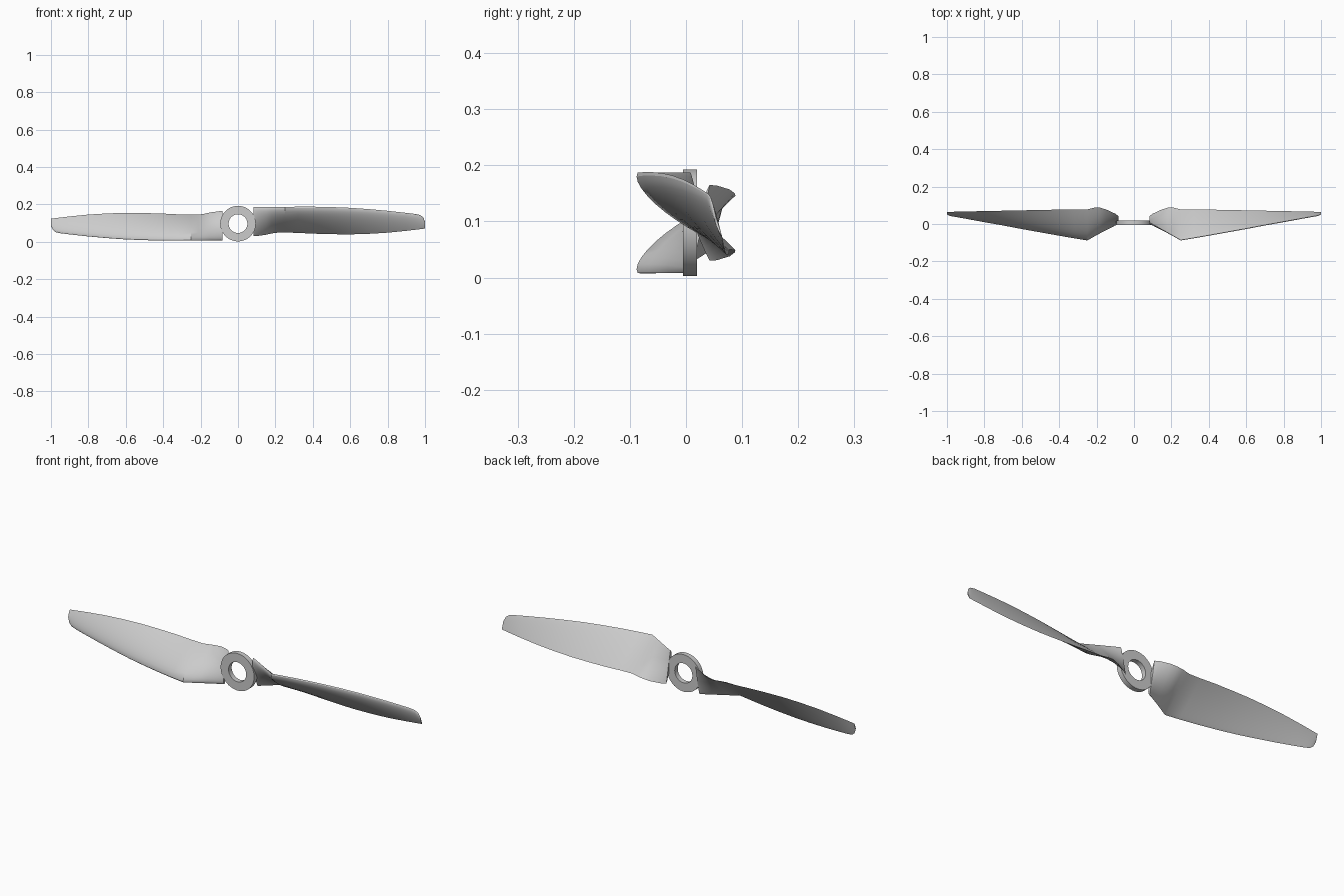
import bpy, bmesh
from math import pi, cos, sin, hypot
from mathutils import Matrix, Vector

if "Cube" in bpy.data.objects:
    bpy.data.objects.remove(bpy.data.objects["Cube"])

CZ = 0.0975  # height of the rotation axis


def make_object(name, bm):
    bmesh.ops.recalc_face_normals(bm, faces=bm.faces)
    mesh = bpy.data.meshes.new(name)
    bm.to_mesh(mesh)
    bm.free()
    ob = bpy.data.objects.new(name, mesh)
    bpy.context.collection.objects.link(ob)
    bpy.ops.object.select_all(action='DESELECT')
    ob.select_set(True)
    bpy.context.view_layer.objects.active = ob
    bpy.ops.object.shade_smooth_by_angle(angle=0.5)
    return ob


# Hub ring: rectangular profile swept round the y axis
def hub(segments=64):
    bm = bmesh.new()
    profile = [(0.05, -0.005), (0.095, -0.005), (0.095, 0.02), (0.05, 0.02)]
    rings = []
    for i in range(segments):
        a = 2 * pi * i / segments
        rings.append([bm.verts.new((r * cos(a), y, CZ + r * sin(a))) for r, y in profile])
    for i in range(segments):
        p, q = rings[i], rings[(i + 1) % segments]
        for j in range(4):
            k = (j + 1) % 4
            bm.faces.new((p[j], p[k], q[k], q[j]))
    return make_object("hub_ring", bm)


# Blade stations: x, leading edge y z, trailing edge y z, thickness
STATIONS = [
    (0.082, 0.008, 0.187, 0.042, 0.030, 0.016),
    (0.10, -0.001, 0.187, 0.055, 0.031, 0.018),
    (0.15, -0.029, 0.187, 0.078, 0.038, 0.022),
    (0.18, -0.046, 0.187, 0.087, 0.045, 0.023),
    (0.21, -0.063, 0.187, 0.088, 0.049, 0.023),
    (0.25, -0.086, 0.187, 0.078, 0.050, 0.023),
    (0.32, -0.074, 0.188, 0.077, 0.048, 0.022),
    (0.40, -0.060, 0.188, 0.077, 0.044, 0.021),
    (0.50, -0.042, 0.186, 0.075, 0.041, 0.019),
    (0.60, -0.024, 0.182, 0.073, 0.040, 0.017),
    (0.70, -0.005, 0.175, 0.071, 0.043, 0.014),
    (0.80, 0.013, 0.166, 0.069, 0.049, 0.012),
    (0.90, 0.031, 0.155, 0.067, 0.059, 0.009),
    (0.95, 0.040, 0.149, 0.066, 0.065, 0.008),
    (0.975, 0.044, 0.143, 0.065, 0.068, 0.007),
    (0.99, 0.048, 0.131, 0.065, 0.070, 0.006),
    (1.0, 0.053, 0.108, 0.065, 0.071, 0.004),
]


# Airfoil with round nose, convex front and nearly flat back
def section(x, ly, lz, ty, tz, thick, n=14):
    d = Vector((0, ty - ly, tz - lz))
    normal = Vector((0, d.z, -d.y)).normalized()
    pts = []
    for i in range(2 * n):
        a = pi * i / n
        s = (1 + cos(a)) / 2
        t = 2.2 * s ** 0.5 * (1 - s) * 1.18
        h = thick * t if i < n else -0.12 * thick * t
        pts.append(Vector((x, ly, lz)) + d * s + normal * h)
    return pts


def blade(name, turn):
    bm = bmesh.new()
    loops = [[bm.verts.new(p) for p in section(*s)] for s in STATIONS]
    m = len(loops[0])
    for p, q in zip(loops, loops[1:]):
        for j in range(m):
            k = (j + 1) % m
            bm.faces.new((p[j], p[k], q[k], q[j]))
    bm.faces.new(loops[0])
    bm.faces.new(loops[-1])
    bmesh.ops.rotate(bm, verts=bm.verts, cent=(0, 0, CZ),
                     matrix=Matrix.Rotation(turn, 3, 'Y'))
    return make_object(name, bm)


hub()
blade("right_blade", 0)
blade("left_blade", pi)
